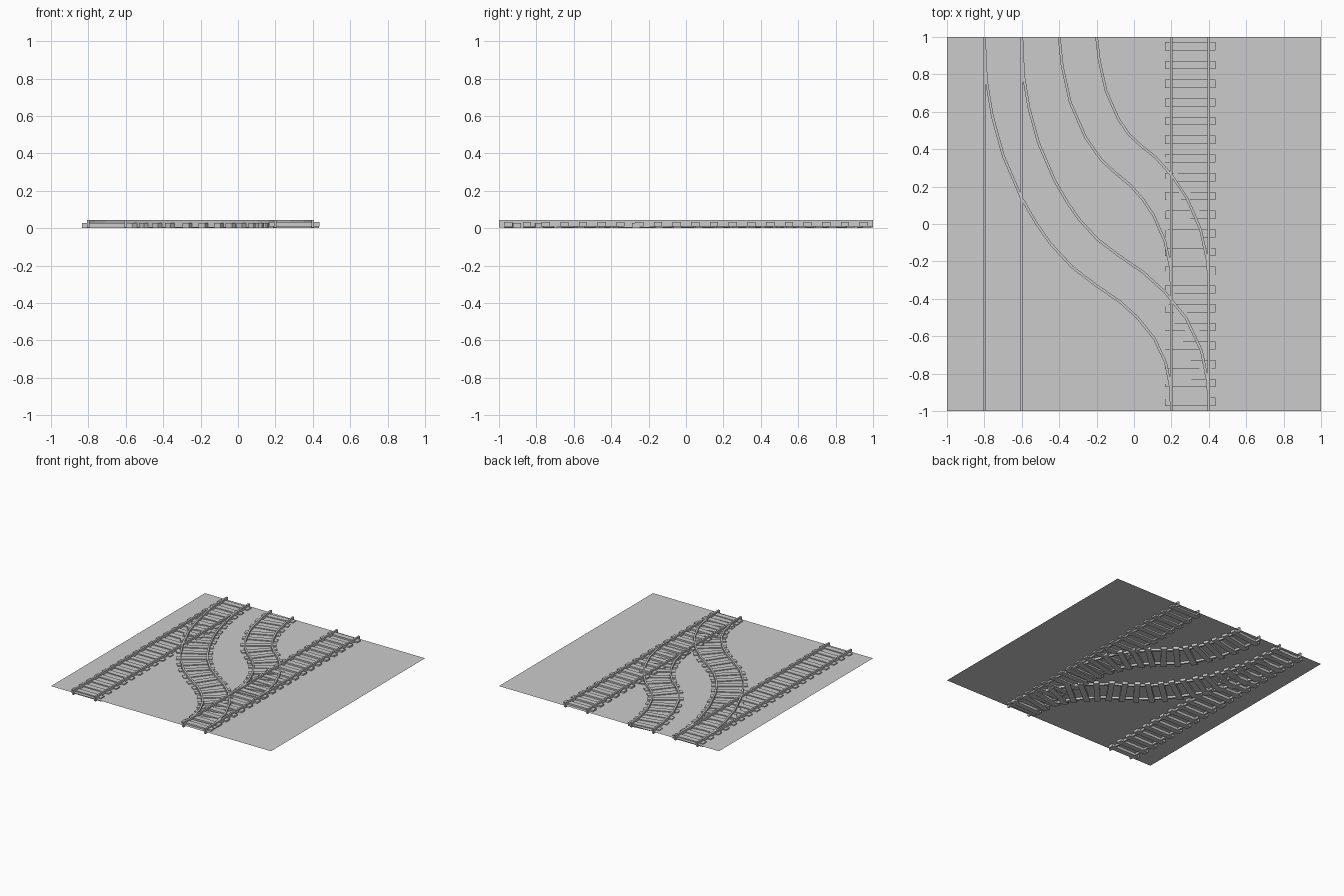
import bpy
import bmesh
from mathutils import Vector

cube = bpy.data.objects.get("Cube")
if cube:
    bpy.data.objects.remove(cube, do_unlink=True)

# One grey material for everything
GREY = 0.6
mat = bpy.data.materials.new("light_grey")
mat.use_nodes = True
mat.diffuse_color = (GREY, GREY, GREY, 1)
mat.node_tree.nodes["Principled BSDF"].inputs["Base Color"].default_value = (GREY, GREY, GREY, 1)

HALF_GAUGE = 0.1
RAIL_WIDTH = 0.014
SLEEPER_LENGTH = 0.27
SLEEPER_WIDTH = 0.044
SPACING = 0.1


def finish(name, bm):
    bmesh.ops.recalc_face_normals(bm, faces=bm.faces)
    mesh = bpy.data.meshes.new(name)
    bm.to_mesh(mesh)
    bm.free()
    mesh.materials.append(mat)
    obj = bpy.data.objects.new(name, mesh)
    bpy.context.collection.objects.link(obj)
    return obj


def side_vector(a, b):
    d = (b - a).normalized()
    return Vector((-d.y, d.x))


def offset_path(path, dist):
    """Shift a polyline sideways with mitred corners; its ends stay square to y."""
    out = []
    for i, p in enumerate(path):
        if i in (0, len(path) - 1):
            sign = 1 if path[0].y > path[-1].y else -1
            out.append(p + Vector((sign * dist, 0)))
            continue
        n1 = side_vector(path[i - 1], p)
        n2 = side_vector(p, path[i + 1])
        m = (n1 + n2).normalized()
        out.append(p + m * dist / m.dot(n1))
    return out


def rail(name, path, dist, low, high):
    """Sweep a rectangular section along one side of the path."""
    bm = bmesh.new()
    inner = offset_path(path, dist - RAIL_WIDTH / 2)
    outer = offset_path(path, dist + RAIL_WIDTH / 2)
    rings = []
    for a, b in zip(inner, outer):
        corners = ((a, low), (b, low), (b, high), (a, high))
        rings.append([bm.verts.new((p.x, p.y, z)) for p, z in corners])
    for r, s in zip(rings, rings[1:]):
        for k in range(4):
            j = (k + 1) % 4
            bm.faces.new((r[k], r[j], s[j], s[k]))
    bm.faces.new(rings[0])
    bm.faces.new(rings[-1])
    finish(name, bm)


def sleepers(name, path, low, high):
    """Place boxes at even steps along the path, each square to it."""
    bm = bmesh.new()
    ahead = SPACING / 2
    for a, b in zip(path, path[1:]):
        length = (b - a).length
        along = (b - a).normalized()
        across = side_vector(a, b)
        while ahead < length:
            c = a + along * ahead
            verts = bmesh.ops.create_cube(bm, size=1)["verts"]
            for v in verts:
                p = c + across * v.co.x * SLEEPER_LENGTH + along * v.co.y * SLEEPER_WIDTH
                v.co = (p.x, p.y, high if v.co.z > 0 else low)
            ahead += SPACING
        ahead -= length
    finish(name, bm)


def track(name, points, sleeper_z, rail_z):
    path = [Vector(p) for p in points]
    sleepers(name + "_sleepers", path, *sleeper_z)
    rail(name + "_rail_a", path, HALF_GAUGE, *rail_z)
    rail(name + "_rail_b", path, -HALF_GAUGE, *rail_z)


# Thin ground sheet through the middle of the track height
bm = bmesh.new()
bmesh.ops.create_grid(bm, x_segments=1, y_segments=1, size=1)
bmesh.ops.translate(bm, verts=bm.verts, vec=(0, 0, 0.021))
finish("ground_sheet", bm)

# Straight tracks
track("left_straight", [(0.3, 1), (0.3, -1)], (0.009, 0.034), (0.008, 0.045))
track("right_straight", [(-0.7, 1), (-0.7, -1)], (0, 0.029), (0.004, 0.044))

# Long crossover from one straight to the other
track("long_curve", [
    (-0.7, 1), (-0.69, 0.78), (-0.66, 0.6), (-0.605, 0.4), (-0.515, 0.19),
    (-0.44, 0.06), (-0.37, -0.04), (-0.264, -0.155), (-0.14, -0.25),
    (-0.015, -0.335), (0.09, -0.43), (0.195, -0.56), (0.265, -0.71),
    (0.295, -0.86), (0.3, -1)], (0.001, 0.028), (0.004, 0.043))

# Short branch joining the left straight
track("short_curve", [
    (-0.3, 1), (-0.285, 0.86), (-0.245, 0.68), (-0.17, 0.51), (-0.1, 0.41),
    (-0.03, 0.345), (0.05, 0.28), (0.125, 0.195), (0.195, 0.09),
    (0.26, -0.06), (0.295, -0.22), (0.3, -0.36)], (0.001, 0.028), (0.004, 0.043))
